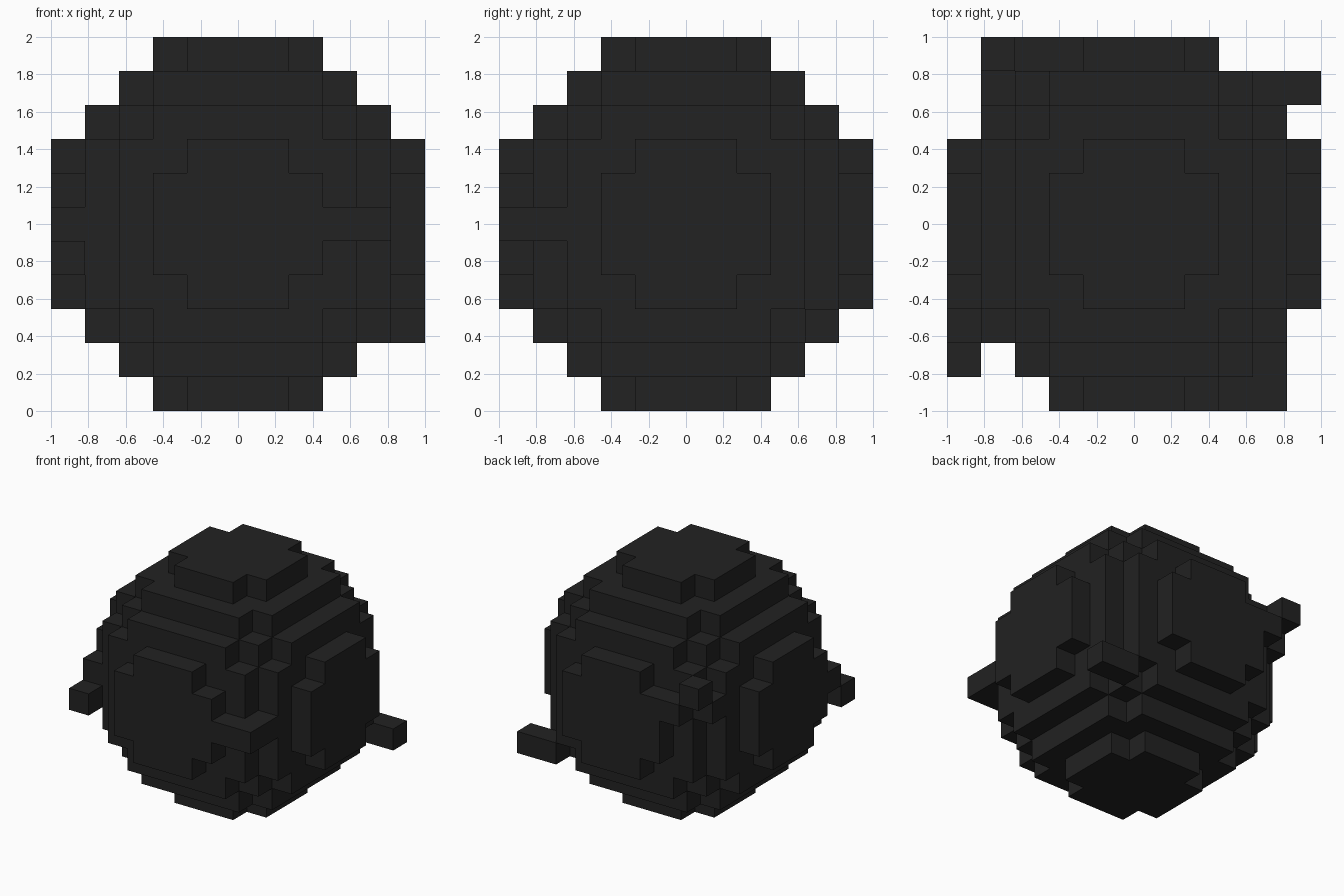
import bpy
import bmesh
from itertools import product
from mathutils import Vector

if "Cube" in bpy.data.objects:
    bpy.data.objects.remove(bpy.data.objects["Cube"], do_unlink=True)

RADIUS = 5.5            # ball radius, counted in blocks
UNIT = 1 / RADIUS       # edge length of one block

# Single colour
charcoal = bpy.data.materials.new("charcoal")
charcoal.use_nodes = True
colour = (0.016, 0.016, 0.016, 1)
charcoal.diffuse_color = colour
charcoal.node_tree.nodes["Principled BSDF"].inputs["Base Color"].default_value = colour

# Blocks that fall inside the ball, and the stray blocks that stick out of it
span = range(-5, 6)
ball = {c for c in product(span, span, span) if Vector(c).length < RADIUS}
parts = {
    "ball": ball,
    "front_left_bracket": {(3, -5, 0), (4, -5, 0), (4, -4, 0)},
    "front_right_steps": {(-5, -3, 0), (-5, -4, -1)},
    "back_left_peg": {(4, 4, -3), (5, 4, -3)},
    "back_right_steps": {(-3, 5, 1), (-4, 5, 2), (-4, 4, 1)},
}
filled = set().union(*parts.values())


def add_block_side(bm, cell, axis, sign):
    """Add one square on the given side of a block."""
    normal = Vector((0, 0, 0))
    normal[axis] = sign
    u = Vector((0, 0, 0))
    u[(axis + 1) % 3] = 0.5
    v = normal.cross(u)
    centre = Vector(cell) + normal / 2
    corners = (centre - u - v, centre + u - v, centre + u + v, centre - u + v)
    bm.faces.new([bm.verts.new(p * UNIT + Vector((0, 0, 1))) for p in corners])


def build_blocks(name, cells):
    """Make a flat-shaded object from the exposed sides of its blocks."""
    bm = bmesh.new()
    for cell in sorted(cells):
        for axis, sign in product(range(3), (-1, 1)):
            neighbour = list(cell)
            neighbour[axis] += sign
            if tuple(neighbour) not in filled:
                add_block_side(bm, cell, axis, sign)
    bmesh.ops.remove_doubles(bm, verts=bm.verts[:], dist=UNIT / 100)
    mesh = bpy.data.meshes.new(name)
    bm.to_mesh(mesh)
    bm.free()
    mesh.materials.append(charcoal)
    bpy.context.collection.objects.link(bpy.data.objects.new(name, mesh))


for part_name, part_cells in parts.items():
    build_blocks(part_name, part_cells)
